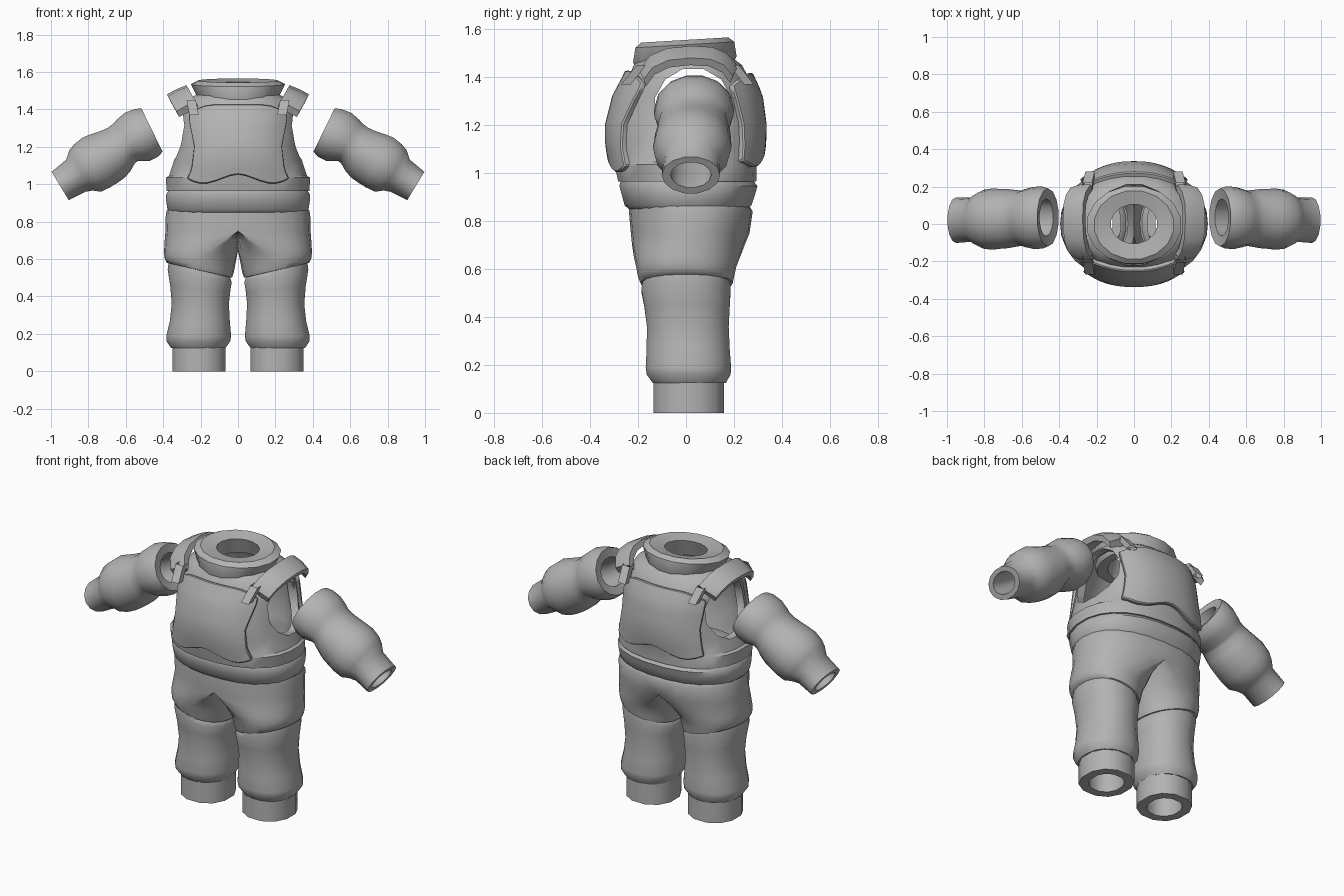
import bpy, bmesh, math
from mathutils import Vector

if "Cube" in bpy.data.objects:
    bpy.data.objects.remove(bpy.data.objects["Cube"])

grey = bpy.data.materials.new("suit grey")
grey.diffuse_color = (0.45, 0.45, 0.45, 1)
grey.use_nodes = True
grey.node_tree.nodes["Principled BSDF"].inputs["Base Color"].default_value = grey.diffuse_color


def make(name, verts, faces):
    me = bpy.data.meshes.new(name)
    me.from_pydata(verts, [], faces)
    bm = bmesh.new()
    bm.from_mesh(me)
    bmesh.ops.recalc_face_normals(bm, faces=bm.faces)
    bm.to_mesh(me)
    bm.free()
    me.materials.append(grey)
    ob = bpy.data.objects.new(name, me)
    bpy.context.collection.objects.link(ob)
    return ob


def mod(ob, kind, **props):
    m = ob.modifiers.new(kind.lower(), kind)
    for k, v in props.items():
        setattr(m, k, v)


def finish(ob, angle=40):
    bpy.ops.object.select_all(action='DESELECT')
    ob.select_set(True)
    bpy.context.view_layer.objects.active = ob
    if ob.modifiers:
        bpy.ops.object.convert(target='MESH')
    bpy.ops.object.shade_smooth_by_angle(angle=math.radians(angle))


def loft(name, rings, closed=False):
    """Skin consecutive rings; closed joins the last ring to the first."""
    n, m = len(rings[0]), len(rings)
    faces = []
    for i in range(m if closed else m - 1):
        a, b = i * n, (i + 1) % m * n
        for j in range(n):
            k = (j + 1) % n
            faces.append((a + j, a + k, b + k, b + j))
    return make(name, [p for r in rings for p in r], faces)


def oval(cx, z, rx, yf, yb, n=20, p=2.0, tilt=0.0, slope=0.0):
    """Horizontal ring between yf and yb, tilted along y or sloped along x."""
    pts = []
    for i in range(n):
        t = 2 * math.pi * (i + .5) / n
        c, s = math.cos(t), math.sin(t)
        x = rx * math.copysign(abs(c) ** (2 / p), c)
        y = (yf + yb) / 2 + (yb - yf) / 2 * math.copysign(abs(s) ** (2 / p), s)
        pts.append((cx + x, y, z + tilt * y + slope * x))
    return pts


# Torso shell: z, half width, front y, back y
TORSO = [(.965, .385, -.285, .295), (1.035, .388, -.30, .297),
         (1.045, .372, -.302, .30), (1.12, .347, -.315, .312),
         (1.2, .325, -.315, .314), (1.32, .312, -.285, .298),
         (1.40, .312, -.24, .262), (1.45, .285, -.22, .235),
         (1.485, .21, -.19, .19)]
P = 2.3
outer = [oval(0, z, w, f, b, 24, P) for z, w, f, b in TORSO]
inner = [oval(0, z, w - .045, f + .045, b - .045, 24, P) for z, w, f, b in TORSO]
torso = loft("torso", outer + inner[::-1], True)

# Arm openings cut through both sides
cutter_rings = [[(x, .03 + .165 * math.cos(a), 1.27 + .17 * math.sin(a))
                 for a in [2 * math.pi * (i + .5) / 12 for i in range(12)]]
                for x in (-.6, .6)]
cutter = loft("armhole_cutter", cutter_rings)
bm = bmesh.new()
bm.from_mesh(cutter.data)
bmesh.ops.holes_fill(bm, edges=bm.edges)
bmesh.ops.recalc_face_normals(bm, faces=bm.faces)
bm.to_mesh(cutter.data)
bm.free()
cutter.hide_render = True
mod(torso, 'BOOLEAN', object=cutter, operation='DIFFERENCE', solver='EXACT')
finish(torso, 35)
bpy.data.objects.remove(cutter)


def lerp_table(table, z):
    for a, b in zip(table, table[1:]):
        if z <= b[0]:
            k = max(0, (z - a[0]) / (b[0] - a[0]))
            return [u + (v - u) * k for u, v in zip(a, b)]
    return table[-1]


def plate(name, side, widths, top, bottom):
    """Raised panel following the torso's front (-1) or back (1)."""
    nu, nv = 14, 10
    verts, faces = [], []
    for j in range(nv + 1):
        for i in range(nu + 1):
            u = 2 * i / nu - 1
            lo = bottom + .025 * math.cos(u * math.pi * 1.5)
            hi = top - .05 * abs(u) ** 6
            z = lo + (hi - lo) * j / nv
            x = u * lerp_table(widths, z)[1]
            _, w, f, b = lerp_table(TORSO, z)
            mid, half = (f + b) / 2, (b - f) / 2
            y = mid + side * half * (1 - abs(x / w) ** P) ** (1 / P)
            verts.append((x, y, z))
    for j in range(nv):
        for i in range(nu):
            a = j * (nu + 1) + i
            faces.append((a, a + 1, a + nu + 2, a + nu + 1))
    ob = make(name, verts, faces)
    mod(ob, 'SOLIDIFY', thickness=.045, offset=0)
    mod(ob, 'BEVEL', width=.006, segments=1)
    finish(ob)


plate("chest_plate", -1, [(1.0, .28), (1.08, .24), (1.2, .225), (1.36, .255), (1.42, .23)], 1.42, 1.03)
plate("back_plate", 1, [(1.0, .29), (1.08, .27), (1.2, .25), (1.36, .26), (1.42, .23)], 1.41, 1.05)

# Neck ring with a broad flat rim, higher at the back
neck = [(1.44, .20, -.21, .20), (1.475, .225, -.225, .215), (1.535, .255, -.215, .205),
        (1.555, .215, -.19, .18), (1.54, .125, -.105, .105), (1.44, .15, -.14, .14)]
finish(loft("neck_ring", [oval(0, z, w, f, b, 16, tilt=.06) for z, w, f, b in neck], True), 30)

# Shoulder pads: bent strips arching over the arm openings
strip = []
for y, z in [(-.19, 1.44), (-.15, 1.49), (-.08, 1.52), (.02, 1.53), (.11, 1.525), (.17, 1.50), (.21, 1.455)]:
    x = .275 - .55 * (1.53 - z)
    strip.append([(x, y, z), (x + .055, y, z - .022), (x + .105, y * .93, z - .05),
                  (x + .09, y * .88, z - .08), (x + .04, y * .9, z - .055), (x - .015, y * .9, z - .03)])
pads = loft("shoulder_pads", strip)
bm = bmesh.new()
bm.from_mesh(pads.data)
bmesh.ops.holes_fill(bm, edges=bm.edges)
bmesh.ops.recalc_face_normals(bm, faces=bm.faces)
bm.to_mesh(pads.data)
bm.free()
mod(pads, 'MIRROR')
finish(pads)

# Small strap tabs joining pads to plates
for label, y, y2 in (("front", -.185, -.25), ("back", .20, .262)):
    rings = [[(x + dx, yy + dy, z) for dx, dy in ((-.025, -.02), (.025, -.02), (.025, .02), (-.025, .02))]
             for x, yy, z in ((.25, y, 1.45), (.235, y2, 1.37))]
    tab = loft(label + "_strap_tabs", rings)
    mod(tab, 'MIRROR')
    finish(tab)

# Waist band
belt = [(.85, .365, -.24, .26), (.865, .38, -.258, .275), (.91, .387, -.27, .29),
        (.945, .388, -.28, .30), (.965, .375, -.275, .285)]
finish(loft("waist_band", [oval(0, z, w, f, b, 24, P) for z, w, f, b in belt]), 45)


# Trousers: half ovals at the hips blending into leg ovals
def hip_ring(z, w, f, b, k, cx, a, slope, n=24):
    pts = []
    for i in range(n):
        t = 2 * math.pi * i / n
        c, s = math.cos(t), math.sin(t)
        d = w * max(0, c) ** .87
        x = max(0, d + (cx + a * c - d) * k)
        if x < 1e-4:
            x = 0
        y = (f + b) / 2 + (b - f) / 2 * math.copysign(abs(s) ** .87, s)
        pts.append((x, y, z + slope * (x - .2)))
    return pts


hips = [(.862, .38, -.235, .265, 0, .2, .2, 0), (.84, .386, -.238, .278, 0, .2, .2, 0),
        (.75, .388, -.23, .265, 0, .2, .2, 0), (.70, .39, -.225, .245, .35, .195, .2, 0),
        (.65, .393, -.217, .225, .75, .195, .2, .03), (.61, .395, -.208, .21, 1, .203, .192, .1),
        (.565, .39, -.20, .20, 1, .207, .185, .2), (.54, .38, -.19, .195, 1, .207, .175, .23),
        (.535, .36, -.165, .17, 1, .207, .15, .23)]
trousers = loft("trousers", [hip_ring(*h) for h in hips])
bm = bmesh.new()
bm.from_mesh(trousers.data)
bmesh.ops.delete(bm, geom=[f for f in bm.faces if all(v.co.x < 1e-4 for v in f.verts)], context='FACES')
bm.to_mesh(trousers.data)
bm.free()
mod(trousers, 'MIRROR', use_clip=True, merge_threshold=.0005)
finish(trousers, 50)

# Lower legs: z, inner x, outer x, front y, back y, slope
calf = [(.555, .07, .34, -.155, .16, .23), (.545, .042, .372, -.182, .185, .23),
        (.51, .032, .378, -.188, .188, .2), (.44, .04, .364, -.175, .184, .1),
        (.36, .047, .356, -.165, .18, 0), (.27, .042, .366, -.166, .184, 0),
        (.19, .035, .385, -.17, .19, 0), (.16, .04, .384, -.166, .188, 0),
        (.125, .065, .36, -.14, .168, 0), (.125, .09, .33, -.11, .14, 0)]
legs = loft("lower_legs", [oval((a + b) / 2, z, (b - a) / 2, f, k, 20, 2.2, slope=s)
                           for z, a, b, f, k, s in calf])
mod(legs, 'MIRROR')
finish(legs, 50)

# Ankle cuffs, hollow with a wide rim underneath
cuff = [(.14, .147, .152), (0, .147, .152), (0, .095, .1), (.14, .095, .1)]
cuffs = loft("ankle_cuffs", [oval(.208, z, r, .012 - q, .012 + q, 12, 2.2) for z, r, q in cuff], True)
mod(cuffs, 'MIRROR')
finish(cuffs, 35)

# Arms: distance along arm, upper radius, lower radius, depth radius
sleeve = [(0, .132, .132, .155), (.035, .148, .143, .166), (.09, .158, .138, .166),
          (.145, .148, .105, .155), (.165, .14, .108, .148), (.205, .136, .132, .152),
          (.25, .142, .146, .158), (.30, .154, .15, .16), (.345, .162, .15, .164),
          (.40, .154, .145, .158), (.437, .14, .115, .14), (.475, .105, .1, .118),
          (.575, .089, .092, .122), (.575, .062, .062, .085), (.45, .065, .065, .09),
          (.3, .1, .1, .11), (.12, .085, .085, .105), (.01, .082, .082, .1)]
start, along, up = Vector((.46, 0, 1.29)), Vector((.855, 0, -.518)), Vector((.518, 0, .855))
rings = []
for s, ru, rl, rd in sleeve:
    ring = []
    for i in range(14):
        t = 2 * math.pi * i / 14
        h = math.sin(t) * (ru if math.sin(t) > 0 else rl)
        skew = .09 * h * (1 - s / .575)
        p = start + along * (s - skew) + up * h
        ring.append((p.x, .035 - .025 * s + rd * math.cos(t), p.z))
    rings.append(ring)
arms = loft("arms", rings, True)
mod(arms, 'MIRROR')
finish(arms, 45)
